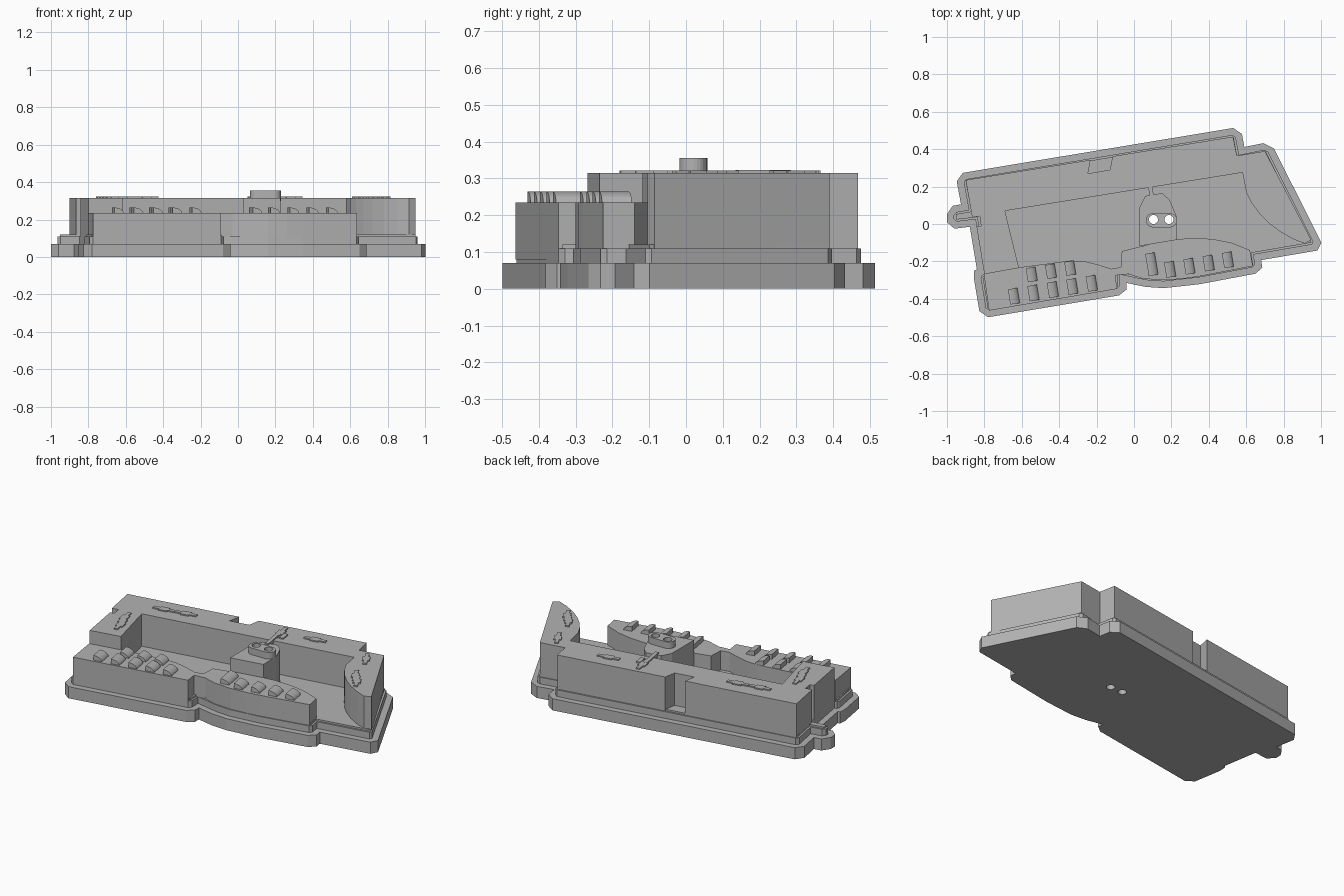
import bpy, bmesh, math
from mathutils import Vector, Matrix

old = bpy.data.objects.get("Cube")
if old:
    bpy.data.objects.remove(old)

grey = bpy.data.materials.new("plain grey")
grey.use_nodes = True
grey.diffuse_color = (0.45, 0.45, 0.45, 1)
grey.node_tree.nodes["Principled BSDF"].inputs["Base Color"].default_value = (0.45, 0.45, 0.45, 1)
TILT = math.radians(9.4)


def finish(bm, name):
    bmesh.ops.recalc_face_normals(bm, faces=bm.faces)
    mesh = bpy.data.meshes.new(name)
    bm.to_mesh(mesh)
    bm.free()
    mesh.materials.append(grey)
    ob = bpy.data.objects.new(name, mesh)
    bpy.context.collection.objects.link(ob)
    return ob


def prism(name, pts, z0, z1):
    bm = bmesh.new()
    face = bm.faces.new([bm.verts.new((p[0], p[1], z0)) for p in pts])
    top = bmesh.ops.extrude_face_region(bm, geom=[face])["geom"]
    bmesh.ops.translate(bm, vec=(0, 0, z1 - z0),
                        verts=[v for v in top if isinstance(v, bmesh.types.BMVert)])
    return finish(bm, name)


def corners(pts):
    for i, p in enumerate(pts):
        a, b, c = Vector(pts[i - 1]), Vector(p), Vector(pts[(i + 1) % len(pts)])
        yield b, (b - a), (c - b)


def inset(pts, d):
    out = []
    for p, u, v in corners(pts):
        u, v = u.normalized(), v.normalized()
        n1, n2 = Vector((-u.y, u.x)), Vector((-v.y, v.x))
        out.append(p + (n1 + n2) * d / (1 + n1.dot(n2)))
    return out


def chamfer(pts, d):
    out = []
    for p, u, v in corners(pts):
        if u.x * v.y - u.y * v.x > 0.6 * u.length * v.length:
            out += [p - u.normalized() * min(d, u.length * 0.4),
                    p + v.normalized() * min(d, v.length * 0.4)]
        else:
            out.append(p)
    return out


# Stepped base flange
outline = [(-0.82, -0.505), (-0.04, -0.375), (-0.04, -0.315), (0.06, -0.336),
           (0.16, -0.343), (0.35, -0.322), (0.69, -0.258), (0.68, -0.193),
           (1.02, -0.135), (0.73, 0.44), (0.59, 0.412), (0.57, 0.52),
           (-0.955, 0.267), (-0.925, 0.105), (-1.0, 0.092), (-1.0, -0.03),
           (-0.878, -0.015), (-0.84, -0.243), (-0.863, -0.25)]
base = [prism("base_flange", chamfer(outline, 0.04), 0, 0.07),
        prism("base_step", chamfer(inset(outline, 0.036), 0.015), 0.05, 0.11),
        prism("base_floor", inset(outline, 0.047), 0.06, 0.12)]

# Tall U-shaped wall with a notch in its back
wall = [(-0.80, -0.268), (-0.615, -0.235), (-0.69, 0.07), (0.58, 0.275),
        (0.60, 0.17), (0.63, 0.11), (0.672, 0.054), (0.72, 0.005), (0.78, -0.04),
        (0.85, -0.08), (0.913, -0.105), (0.948, -0.085), (0.70, 0.39), (0.55, 0.365),
        (0.53, 0.467), (-0.115, 0.362), (-0.128, 0.29), (-0.246, 0.27),
        (-0.232, 0.343), (-0.9, 0.235), (-0.865, 0.035), (-0.825, 0.042),
        (-0.818, -0.01), (-0.842, -0.014)]
prism("tall_wall", wall, 0.08, 0.315)

# Low curved front housing
front = [(-0.775, -0.463), (-0.09, -0.347), (-0.1, -0.275), (-0.03, -0.268),
         (0.05, -0.293), (0.16, -0.30), (0.26, -0.293), (0.35, -0.28), (0.635, -0.225),
         (0.62, -0.14), (0.52, -0.10), (0.42, -0.08), (0.3, -0.075), (0.16, -0.09),
         (-0.065, -0.145), (-0.07, -0.23), (-0.12, -0.24), (-0.2, -0.215),
         (-0.27, -0.198), (-0.34, -0.196), (-0.6, -0.23), (-0.803, -0.268)]
prism("front_housing", front, 0.08, 0.235)

# Central pillar and its rounded boss
base.append(prism("pillar", [(0.03, -0.118), (0.228, -0.085), (0.228, 0.04), (0.19, 0.13),
                             (0.15, 0.165), (0.06, 0.15), (0.03, 0.09)], 0.08, 0.315))
boss = []
for side in (1, -1):
    for k in range(13):
        a = math.pi * (k / 12 - 0.5)
        boss.append((0.147 + side * (0.045 + 0.038 * math.cos(a)),
                     0.02 + side * 0.038 * math.sin(a)))
base.append(prism("boss", boss, 0.30, 0.355))

# Two screw holes running right through
for x in (0.104, 0.187):
    bm = bmesh.new()
    bmesh.ops.create_cone(bm, cap_ends=True, segments=24, radius1=0.024, radius2=0.024,
                          depth=1, matrix=Matrix.Translation((x, 0.024, 0.2)))
    cutter = finish(bm, "hole_cutter")
    cutter.hide_render = True
    for ob in base:
        mod = ob.modifiers.new("hole", 'BOOLEAN')
        mod.operation, mod.object, mod.solver = 'DIFFERENCE', cutter, 'EXACT'
        bpy.context.view_layer.objects.active = ob
        bpy.ops.object.modifier_apply(modifier=mod.name)
    bpy.data.objects.remove(cutter)


# Raised clips on the wall top: a thin bar with a wider middle
def block(name, x, y, z, size, angle):
    bm = bmesh.new()
    m = Matrix.Translation((x, y, z)) @ Matrix.Rotation(angle, 4, 'Z') @ Matrix.Diagonal((*size, 1))
    bmesh.ops.create_cube(bm, size=1, matrix=m)
    return finish(bm, name)


up = TILT + math.pi / 2
side = math.radians(-62)
clips = [(-0.62, 0.182, TILT), (-0.49, 0.205, TILT), (-0.735, -0.03, up), (-0.70, -0.115, up),
         (0.075, 0.30, up), (0.28, 0.335, TILT), (0.65, 0.29, side),
         (0.725, 0.08, side), (0.775, 0.025, side)]
for x, y, a in clips:
    block("clip_bar", x, y, 0.315, (0.13, 0.022, 0.014), a)
    block("clip_middle", x, y, 0.315, (0.05, 0.042, 0.014), a)
block("pillar_link", 0.085, 0.21, 0.312, (0.15, 0.022, 0.022), up)
block("pillar_clip", 0.115, 0.27, 0.315, (0.06, 0.025, 0.014), up)


# Rounded grip ridges, steep on one side
def ridge(x, y, length):
    bm = bmesh.new()
    arc = [(0.052 * math.sin(k * math.pi / 16) - 0.026,
            0.034 * math.cos(k * math.pi / 16)) for k in range(9)]
    prof = [(-0.026, -0.01)] + arc + [(0.026, -0.01)]
    face = bm.faces.new([bm.verts.new((px, -length / 2, pz)) for px, pz in prof])
    ext = bmesh.ops.extrude_face_region(bm, geom=[face])["geom"]
    bmesh.ops.translate(bm, vec=(0, length, 0),
                        verts=[v for v in ext if isinstance(v, bmesh.types.BMVert)])
    bm.transform(Matrix.Translation((x, y, 0.23)) @ Matrix.Rotation(TILT, 4, 'Z'))
    finish(bm, "grip_ridge")


slope = math.tan(TILT)
for i in range(5):
    ridge(-0.642 + 0.104 * i, -0.386 + 0.104 * i * slope, 0.082)
for i in range(3):
    ridge(-0.547 + 0.103 * i, -0.27 + 0.103 * i * slope, 0.075)
for i in range(4):
    ridge(0.193 + 0.103 * i, -0.243 + 0.103 * i * slope, 0.082)
ridge(0.095, -0.215, 0.12)
